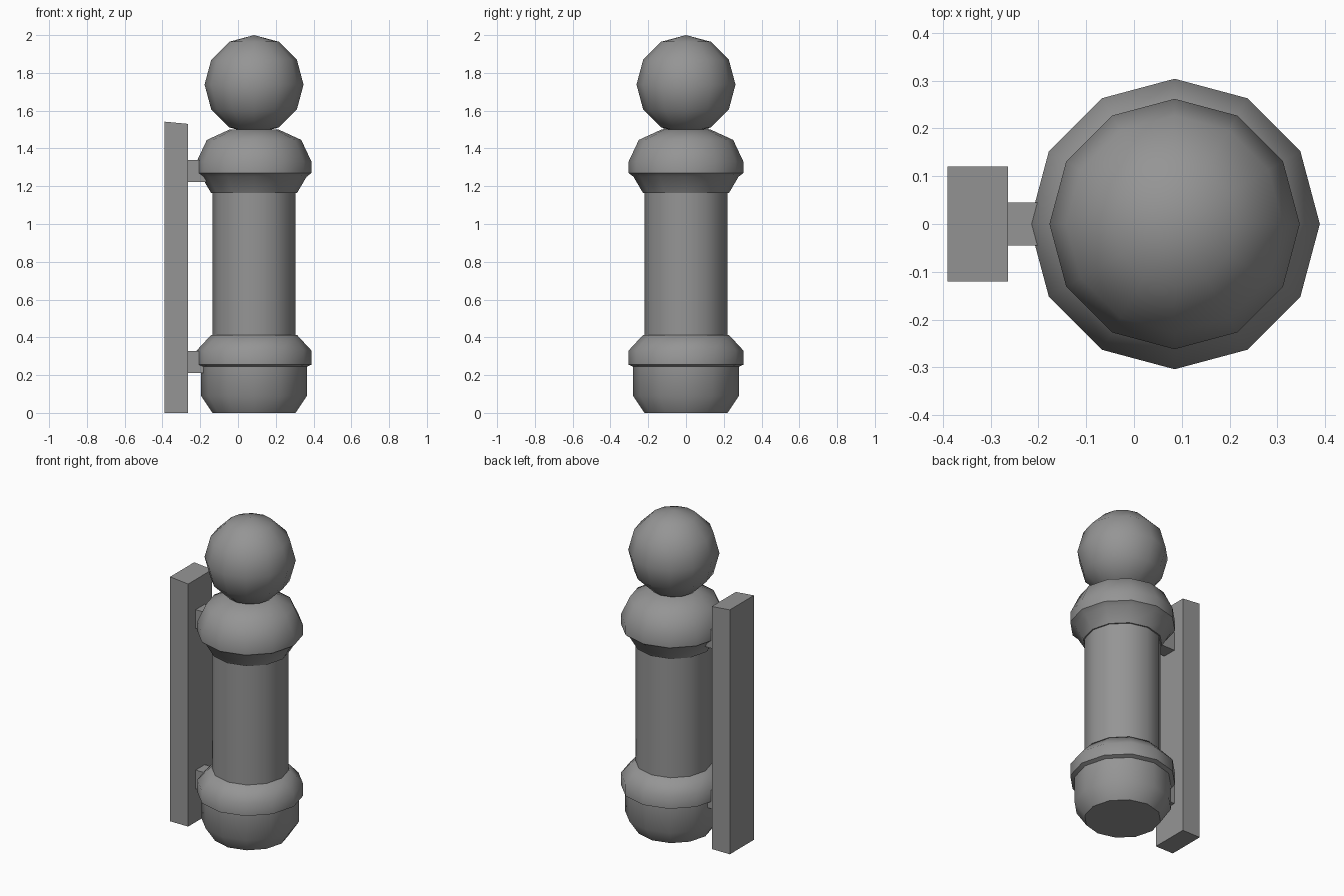
import bpy, math

cube = bpy.data.objects.get("Cube")
if cube:
    bpy.data.objects.remove(cube, do_unlink=True)

SIDES = 12
POST_X = 0.085

grey = bpy.data.materials.new("grey_metal")
grey.use_nodes = True
GREY = (0.3, 0.3, 0.3, 1)
grey.diffuse_color = GREY
grey.node_tree.nodes["Principled BSDF"].inputs["Base Color"].default_value = GREY


def add_mesh(name, verts, faces):
    mesh = bpy.data.meshes.new(name)
    mesh.from_pydata(verts, [], faces)
    mesh.materials.append(grey)
    obj = bpy.data.objects.new(name, mesh)
    bpy.context.collection.objects.link(obj)
    return obj


def smooth(obj, degrees):
    bpy.ops.object.select_all(action='DESELECT')
    obj.select_set(True)
    bpy.context.view_layer.objects.active = obj
    bpy.ops.object.shade_smooth_by_angle(angle=math.radians(degrees))


def lathe(name, profile, degrees=50):
    """Turn a bottom-to-top (radius, z) profile about the post axis, capping both ends."""
    verts, faces = [], []
    for r, z in profile:
        for i in range(SIDES):
            a = math.tau * i / SIDES
            verts.append((POST_X + r * math.cos(a), r * math.sin(a), z))
    for k in range(len(profile) - 1):
        for i in range(SIDES):
            j = (i + 1) % SIDES
            a, b = k * SIDES, (k + 1) * SIDES
            faces.append((a + i, a + j, b + j, b + i))
    faces.append(tuple(reversed(range(SIDES))))
    faces.append(tuple(range(len(verts) - SIDES, len(verts))))
    smooth(add_mesh(name, verts, faces), degrees)


def box(name, x0, x1, half_y, z0, z1, z1_right=None):
    """Box whose top may slope towards +x."""
    zr = z1 if z1_right is None else z1_right
    section = [(x0, z0), (x1, z0), (x1, zr), (x0, z1)]
    verts = [(x, y, z) for y in (-half_y, half_y) for x, z in section]
    faces = [(0, 1, 2, 3), (7, 6, 5, 4)]
    faces += [(i, i + 4, (i + 1) % 4 + 4, (i + 1) % 4) for i in range(4)]
    add_mesh(name, verts, faces)


# Turned post: foot, shaft and collar
lathe("base", [(0.22, 0), (0.28, 0.09), (0.28, 0.245), (0.304, 0.255),
               (0.304, 0.33), (0.228, 0.412)])
lathe("shaft", [(0.22, 0.38), (0.22, 1.2)])
lathe("collar", [(0.228, 1.165), (0.278, 1.25), (0.304, 1.27), (0.304, 1.33),
                 (0.25, 1.445), (0.13, 1.5)])

# Ball finial
bpy.ops.mesh.primitive_uv_sphere_add(segments=SIDES, ring_count=6, radius=0.262,
                                     location=(POST_X, 0, 1.738))
ball = bpy.context.object
ball.name = "ball_finial"
ball.data.materials.append(grey)
smooth(ball, 50)

# Wall plate and the two brackets that carry the post
box("wall_plate", -0.39, -0.264, 0.12, 0, 1.542, 1.53)
for label, z in (("lower", 0.21), ("upper", 1.222)):
    box(label + "_bracket", -0.264, -0.16, 0.045, z, z + 0.118)
